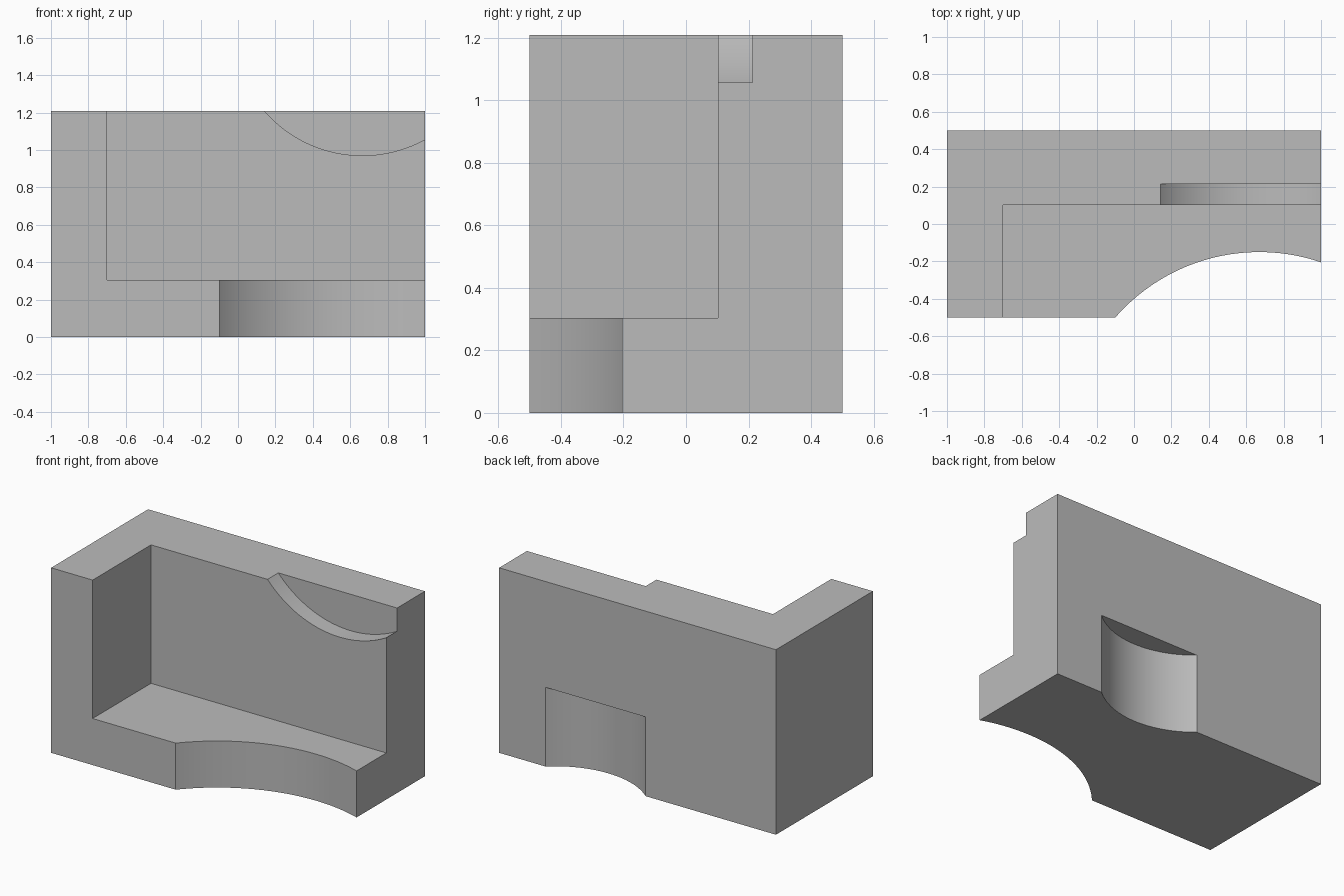
import bpy
import math

HEIGHT = 1.208

# Remove the default object
cube = bpy.data.objects.get("Cube")
if cube:
    bpy.data.objects.remove(cube, do_unlink=True)

# Single flat grey
grey = bpy.data.materials.new("light_grey")
grey.use_nodes = True
colour = (0.5, 0.5, 0.5, 1)
grey.diffuse_color = colour
grey.node_tree.nodes["Principled BSDF"].inputs["Base Color"].default_value = colour


def box(name, low, high):
    centre = [(a + b) / 2 for a, b in zip(low, high)]
    bpy.ops.mesh.primitive_cube_add(size=1, location=centre)
    obj = bpy.context.object
    obj.name = name
    obj.scale = [b - a for a, b in zip(low, high)]
    bpy.ops.object.transform_apply(location=True, rotation=True, scale=True)
    obj.data.materials.append(grey)
    return obj


def cylinder(name, centre, radius, depth, tilt=0):
    bpy.ops.mesh.primitive_cylinder_add(vertices=128, radius=radius, depth=depth,
                                        location=centre, rotation=(tilt, 0, 0))
    obj = bpy.context.object
    obj.name = name
    bpy.ops.object.transform_apply(location=True, rotation=True, scale=True)
    obj.data.materials.append(grey)
    return obj


# Solid block
block = box("notched_block", (-1, -0.5, 0), (1, 0.5, HEIGHT))

# Cutters: corner pocket, front scoop, upper wall recess, rear scoop
cutters = [
    box("corner_pocket", (-0.7, -1, 0.304), (1.5, 0.102, 2)),
    cylinder("front_scoop", (0.67, -1.172, 0.15), 1.022, 0.5),
    cylinder("wall_recess", (0.665, 0.113, 1.664), 0.694, 0.2, math.pi / 2),
    cylinder("rear_scoop", (0.304, 0.918, 0.208), 0.553, 0.618),
]

# Carve each cutter out of the block, then discard it
for cutter in cutters:
    cutter.hide_render = True
    bpy.context.view_layer.objects.active = block
    mod = block.modifiers.new(cutter.name, "BOOLEAN")
    mod.operation = "DIFFERENCE"
    mod.solver = "EXACT"
    mod.object = cutter
    bpy.ops.object.modifier_apply(modifier=mod.name)
    bpy.data.objects.remove(cutter, do_unlink=True)

# Smooth curved walls, crisp edges
bpy.ops.object.select_all(action="DESELECT")
block.select_set(True)
bpy.context.view_layer.objects.active = block
bpy.ops.object.shade_smooth_by_angle(angle=math.radians(20))
